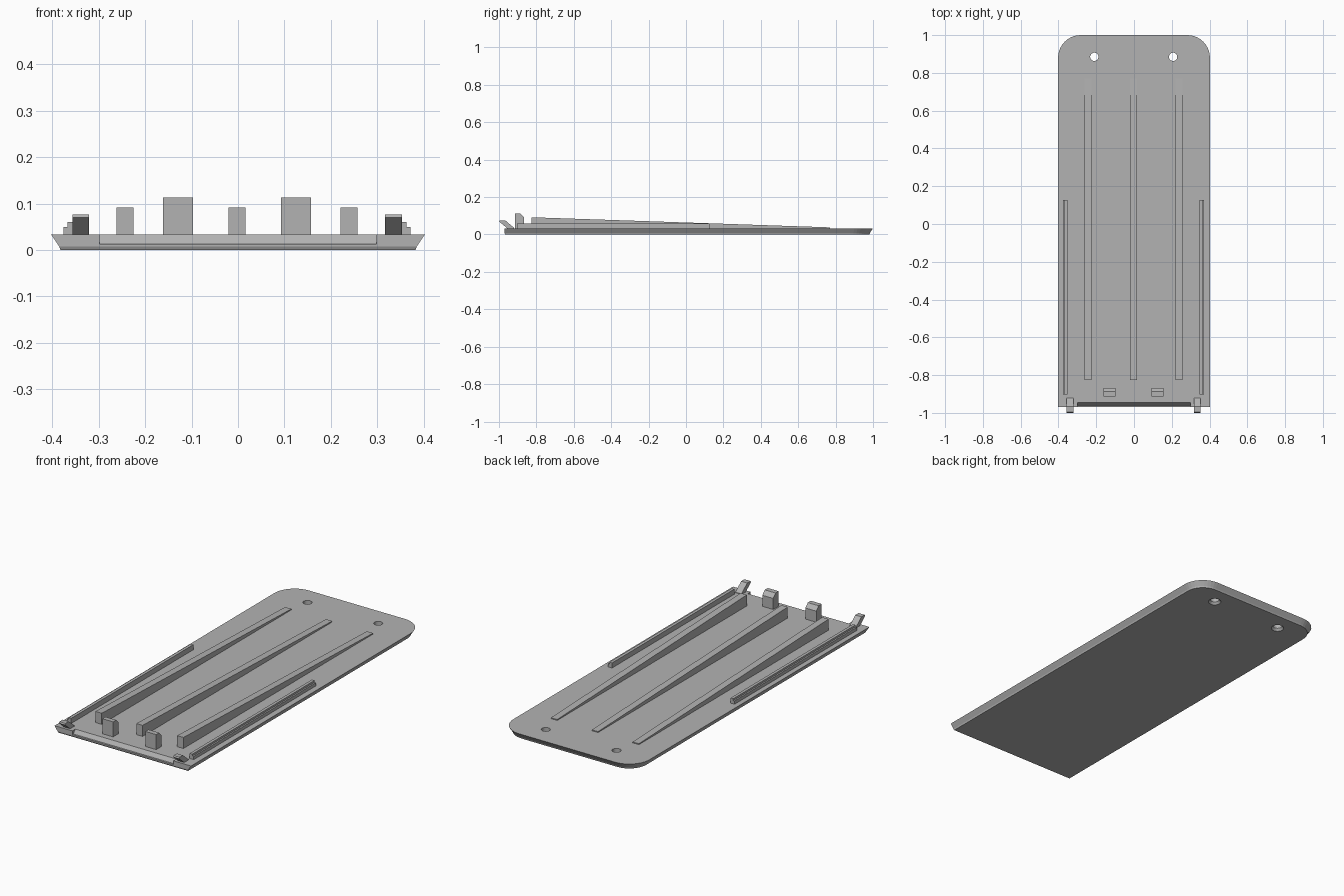
import bpy, bmesh, math

cube = bpy.data.objects.get("Cube")
if cube:
    bpy.data.objects.remove(cube, do_unlink=True)

grey = bpy.data.materials.new("plain grey")
grey.use_nodes = True
colour = (0.45, 0.45, 0.45, 1)
grey.diffuse_color = colour
grey.node_tree.nodes["Principled BSDF"].inputs["Base Color"].default_value = colour

TOP = 0.033      # upper face of the plate
SINK = 0.028     # parts start slightly inside the plate
SHIFT = -0.002   # fittings sit slightly off centre


def loft(name, rings):
    """Closed solid through rings of equal point count."""
    bm = bmesh.new()
    loops = [[bm.verts.new(p) for p in ring] for ring in rings]
    n = len(loops[0])
    for a, b in zip(loops, loops[1:]):
        for i in range(n):
            j = (i + 1) % n
            bm.faces.new((a[i], a[j], b[j], b[i]))
    bm.faces.new(loops[0][::-1])
    bm.faces.new(loops[-1])
    bmesh.ops.recalc_face_normals(bm, faces=bm.faces)
    mesh = bpy.data.meshes.new(name)
    bm.to_mesh(mesh)
    bm.free()
    obj = bpy.data.objects.new(name, mesh)
    bpy.context.collection.objects.link(obj)
    mesh.materials.append(grey)
    return obj


def extrude_x(name, profile, x0, x1):
    """Side profile of (y, z) points swept across x."""
    return loft(name, [[(x, y, z) for y, z in profile] for x in (x0, x1)])


def circle(cx, cy, r, z, n=32):
    return [(cx + r * math.cos(2 * math.pi * i / n),
             cy + r * math.sin(2 * math.pi * i / n), z) for i in range(n)]


def outline(inset, front, z, radius=0.12, steps=10):
    """Plate outline: square front, rounded back corners."""
    half, back = 0.402 - inset, 1 - inset
    r = radius - inset
    pts = [(-half, front, z), (half, front, z)]
    for cx, start in ((half - r, 0), (r - half, 90)):
        for i in range(steps + 1):
            a = math.radians(start + 90 * i / steps)
            pts.append((cx + r * math.cos(a), back - r + r * math.sin(a), z))
    return pts


def cut(target, cutter):
    mod = target.modifiers.new("cut", 'BOOLEAN')
    mod.operation = 'DIFFERENCE'
    mod.solver = 'EXACT'
    mod.object = cutter
    cutter.hide_render = True
    bpy.context.view_layer.objects.active = target
    bpy.ops.object.modifier_apply(modifier=mod.name)
    bpy.data.objects.remove(cutter, do_unlink=True)


# Base plate with undercut sides
plate = loft("base_plate", [outline(0.02, -0.966, 0),
                            outline(0.017, -0.97, 0.008),
                            outline(0, -0.97, TOP)])

# Sloped recess along the front edge
cut(plate, extrude_x("recess_cutter",
                     [(-1, 0.013), (-0.96, 0.013), (-0.945, TOP),
                      (-0.945, 0.06), (-1, 0.06)], -0.298, 0.298))

# Countersunk screw holes
for x in (-0.21, 0.207):
    cut(plate, loft("hole_cutter", [circle(x, 0.885, 0.036, -0.005),
                                    circle(x, 0.885, 0.022, 0.012),
                                    circle(x, 0.885, 0.022, 0.06)]))

# Tapered ribs
for side, x in (("right", -0.241), ("middle", 0), ("left", 0.241)):
    c = x + SHIFT
    extrude_x(side + "_rib", [(-0.827, SINK), (-0.827, 0.092),
                              (0.77, 0.038), (0.77, SINK)],
              c - 0.0185, c + 0.0185)

for side, s in (("right", -1), ("left", 1)):
    # Stepped side rail
    rail = [(0.349, SINK), (0.349, 0.06), (0.365, 0.06),
            (0.365, 0.05), (0.373, 0.05), (0.373, SINK)]
    loft(side + "_rail", [[(s * x + SHIFT, y, z) for x, z in rail]
                          for y in (-0.903, 0.127)])

    # Peg with a sloped back
    c = s * 0.127 + SHIFT
    extrude_x(side + "_peg", [(-0.913, SINK), (-0.913, 0.113), (-0.887, 0.113),
                              (-0.867, 0.092), (-0.867, SINK)],
              c - 0.032, c + 0.032)

    # Clip leaning out over the front edge
    c = s * 0.3365 + SHIFT
    extrude_x(side + "_clip", [(-0.95, SINK), (-1, 0.07), (-0.995, 0.076),
                               (-0.967, 0.076), (-0.92, 0.036), (-0.92, SINK)],
              c - 0.018, c + 0.018)
